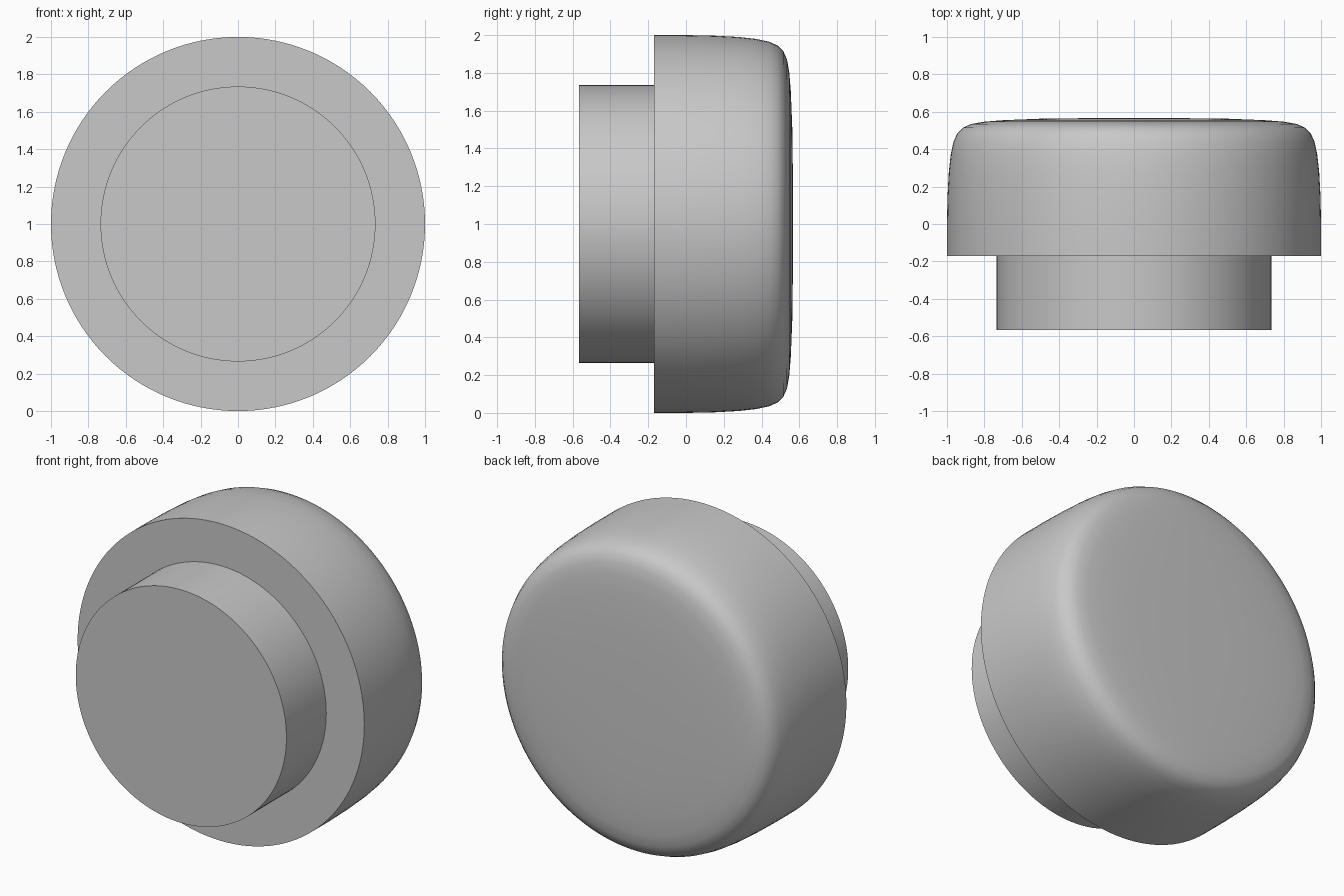
import bpy
import bmesh
from math import radians, tau
from mathutils import Vector

cube = bpy.data.objects.get("Cube")
if cube:
    bpy.data.objects.remove(cube, do_unlink=True)

grey = bpy.data.materials.new("plain grey")
grey.use_nodes = True
colour = (0.58, 0.58, 0.58, 1)
grey.diffuse_color = colour
grey.node_tree.nodes["Principled BSDF"].inputs["Base Color"].default_value = colour

CENTRE = Vector((0, 0, 1))


def turned_part(name, profile, steps=128):
    """Turn a (radius, y) profile around the horizontal y axis."""
    bm = bmesh.new()
    verts = [bm.verts.new(CENTRE + Vector((r, y, 0))) for r, y in profile]
    edges = [bm.edges.new(pair) for pair in zip(verts, verts[1:])]
    bmesh.ops.spin(bm, geom=verts + edges, cent=CENTRE, axis=(0, 1, 0),
                   angle=tau, steps=steps, use_merge=True)
    bmesh.ops.remove_doubles(bm, verts=bm.verts, dist=0.0005)
    bmesh.ops.recalc_face_normals(bm, faces=bm.faces)
    mesh = bpy.data.meshes.new(name)
    bm.to_mesh(mesh)
    bm.free()
    mesh.materials.append(grey)
    obj = bpy.data.objects.new(name, mesh)
    bpy.context.collection.objects.link(obj)
    bpy.ops.object.select_all(action="DESELECT")
    obj.select_set(True)
    bpy.context.view_layer.objects.active = obj
    bpy.ops.object.shade_smooth_by_angle(angle=radians(35))
    return obj


# Wide cap with a softly rounded back
turned_part("cap", [
    (0, -0.17), (1, -0.17), (1, 0), (0.997, 0.15), (0.99, 0.28),
    (0.98, 0.37), (0.965, 0.44), (0.945, 0.485), (0.915, 0.515),
    (0.87, 0.535), (0.8, 0.547), (0.7, 0.555), (0.5, 0.563),
    (0.25, 0.566), (0, 0.567)])

# Narrow round stem at the front
turned_part("stem", [(0, -0.567), (0.735, -0.567), (0.735, -0.17), (0, -0.17)])
